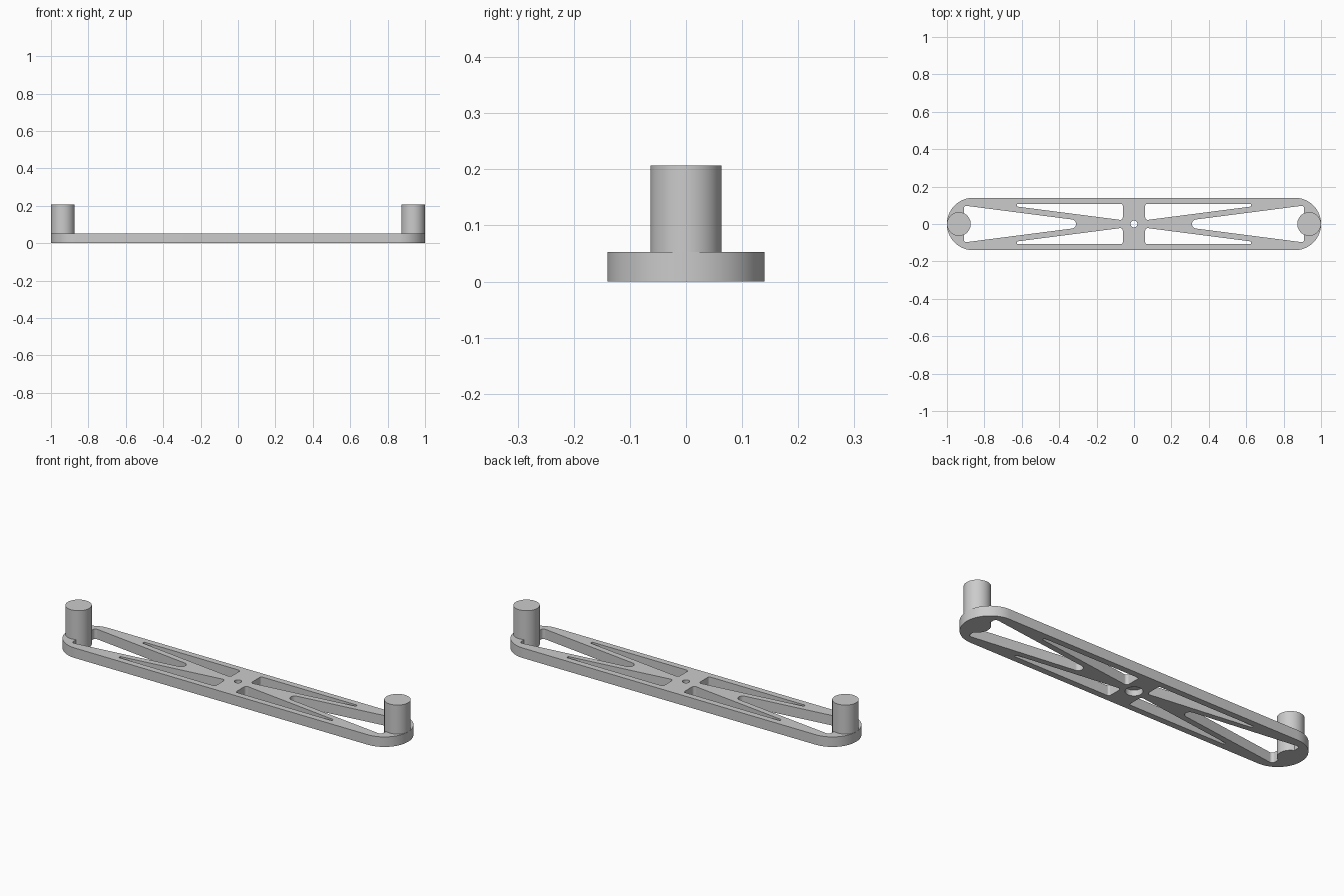
import bpy, bmesh, math
from mathutils import Vector

if "Cube" in bpy.data.objects:
    bpy.data.objects.remove(bpy.data.objects["Cube"], do_unlink=True)

THICK = 0.053     # plate thickness
PIN_TOP = 0.207
PIN_R = 0.0635

grey = bpy.data.materials.new("plain grey")
grey.use_nodes = True
grey.diffuse_color = (0.6, 0.6, 0.6, 1)
grey.node_tree.nodes["Principled BSDF"].inputs["Base Color"].default_value = (0.6, 0.6, 0.6, 1)


def rounded(corners, steps=16):
    """Outline from (x, y, radius) corners, each rounded by an arc."""
    out = []
    for i, (x, y, r) in enumerate(corners):
        p = Vector((x, y))
        u = (Vector(corners[i - 1][:2]) - p).normalized()
        v = (Vector(corners[(i + 1) % len(corners)][:2]) - p).normalized()
        if r == 0:
            out.append(p)
            continue
        half = u.angle(v) / 2
        reach = r / math.tan(half)
        centre = p + (u + v).normalized() * r / math.sin(half)
        d0, d1 = p + u * reach - centre, p + v * reach - centre
        start, sweep = math.atan2(d0.y, d0.x), math.atan2(d0.x * d1.y - d0.y * d1.x, d0.dot(d1))
        for k in range(steps + 1):
            a = start + sweep * k / steps
            out.append(centre + Vector((math.cos(a), math.sin(a))) * r)
    return out


def circle(x, r, n=48):
    return [Vector((x + r * math.cos(k * math.tau / n), r * math.sin(k * math.tau / n)))
            for k in range(n)]


def prism(name, outline, z0, z1):
    bm = bmesh.new()
    low = [bm.verts.new((p.x, p.y, z0)) for p in outline]
    high = [bm.verts.new((p.x, p.y, z1)) for p in outline]
    bm.faces.new(low[::-1])
    bm.faces.new(high)
    for i in range(len(outline)):
        bm.faces.new((low[i - 1], low[i], high[i], high[i - 1]))
    bmesh.ops.recalc_face_normals(bm, faces=bm.faces)
    mesh = bpy.data.meshes.new(name)
    bm.to_mesh(mesh)
    bm.free()
    mesh.materials.append(grey)
    obj = bpy.data.objects.new(name, mesh)
    bpy.context.collection.objects.link(obj)
    return obj


def slope(x, offset=0.0):
    """Edge line of the diagonal struts."""
    return 0.0215 + 0.129 * (x - 0.31) + offset


# Plate with fully rounded ends
plate = prism("plate", rounded([(-1, -0.14, 0.1399), (1, -0.14, 0.1399),
                                (1, 0.14, 0.1399), (-1, 0.14, 0.1399)], 24), 0, THICK)

# Cutters: wedge openings, side slots, centre hole with recess below
LOW, HIGH = -0.05, 0.1
cutters = [prism("centre_hole_cutter", circle(0, 0.018, 32), LOW, HIGH),
           prism("centre_recess_cutter", circle(0, 0.041), LOW, 0.03)]
for sx in (-1, 1):
    wedge = [(0.31, -slope(0.31), 0.024), (0.91, -slope(0.91), 0.015),
             (0.91, slope(0.91), 0.015), (0.31, slope(0.31), 0.024)]
    cutters.append(prism("wedge_cutter", rounded([(sx * x, y, r) for x, y, r in wedge]), LOW, HIGH))
    for sy in (-1, 1):
        slot = [(0.06, slope(0.06, 0.031), 0.014), (0.626, slope(0.626, 0.031), 0),
                (0.626, 0.107, 0), (0.06, 0.107, 0.01)]
        cutters.append(prism("slot_cutter", rounded([(sx * x, sy * y, r) for x, y, r in slot]),
                             LOW, HIGH))

for cutter in cutters:
    cutter.hide_render = True
    mod = plate.modifiers.new(cutter.name, "BOOLEAN")
    mod.operation = "DIFFERENCE"
    mod.solver = "EXACT"
    mod.object = cutter

# Bake the cuts and drop the cutters
bpy.context.view_layer.update()
cut = bpy.data.meshes.new_from_object(plate.evaluated_get(bpy.context.evaluated_depsgraph_get()))
plate.modifiers.clear()
plate.data = cut
for cutter in cutters:
    bpy.data.objects.remove(cutter, do_unlink=True)

# Upright pins, flush with the tips and the underside
pins = [prism(name, circle(sx * (1 - PIN_R), PIN_R, 64), 0, PIN_TOP)
        for name, sx in (("left_pin", 1), ("right_pin", -1))]

bpy.ops.object.select_all(action="DESELECT")
for obj in [plate] + pins:
    obj.select_set(True)
bpy.context.view_layer.objects.active = plate
bpy.ops.object.shade_smooth_by_angle(angle=math.radians(30))
